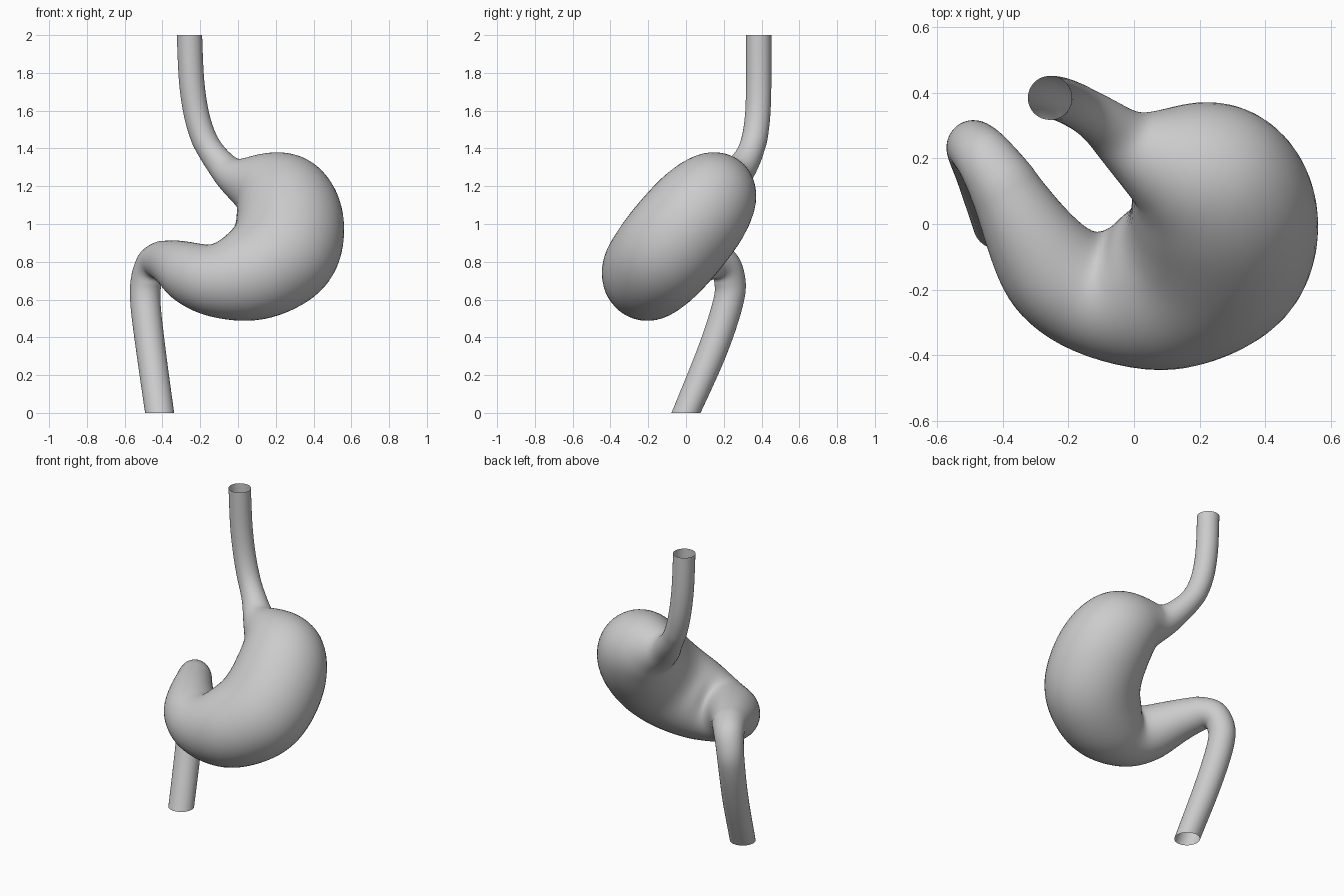
import bpy, bmesh
from math import sin, cos, pi
from mathutils import Vector as V

if "Cube" in bpy.data.objects:
    bpy.data.objects.remove(bpy.data.objects["Cube"])

SEGMENTS, STEPS = 48, 6
N = V((0, -0.77, 0.64))          # normal of the tilted plane the stomach lies in


def plane(x, u):
    return V((x, -0.04 + 0.64 * u, 0.93 + 0.77 * u))


# Tubes: centre x, y, z, radius (listed outward from the stomach)
gullet = [(-.037, .262, 1.26, .096), (-.1, .315, 1.328, .077), (-.165, .355, 1.42, .069),
          (-.215, .378, 1.56, .067), (-.245, .385, 1.75, .067), (-.257, .385, 2, .067)]
duodenum = [(-.14, -.205, .70, .198), (-.25, -.14, .737, .172), (-.33, -.015, .783, .137),
            (-.405, .125, .805, .105), (-.455, .20, .78, .09), (-.485, .232, .70, .083),
            (-.49, .222, .58, .08), (-.461, .14, .33, .078), (-.415, 0, 0, .077)]
# Body: inner curve x, u, outer curve x, u, half depth
body = [(-.015, .25, .10, .52, .15), (-.01, .22, .26, .52, .2), (-.012, .19, .42, .45, .24),
        (-.015, .15, .535, .28, .272), (-.02, .09, .575, .05, .285), (-.03, .04, .53, -.20, .285),
        (-.045, 0, .38, -.385, .275), (-.07, -.04, .12, -.51, .25)]


def body_rings():
    out = []
    for lx, lu, gx, gu, d in body:
        inner, outer = plane(lx, lu), plane(gx, gu)
        out.append(((inner + outer) / 2, (outer - inner) / 2, N * d))
    return out


def tube_rings(points, start):
    """Carry the ring frame of the body outward along a tube."""
    centre, a, b = start
    pts = [centre] + [V(p[:3]) for p in points]
    out = []
    for i, p in enumerate(points, 1):
        last = i == len(pts) - 1
        t = V((0, 0, 1)) if last else (pts[i + 1] - pts[i - 1]).normalized()
        a = (a - t * a.dot(t)).normalized()
        nb = t.cross(a)
        b = nb if nb.dot(b) > 0 else -nb
        out.append((pts[i], a * p[3], b * p[3]))
    return out


def blend(p0, p1, p2, p3, t):
    return 0.5 * (2 * p1 + (p2 - p0) * t + (2 * p0 - 5 * p1 + 4 * p2 - p3) * t * t
                  + (3 * p1 - p0 - 3 * p2 + p3) * t ** 3)


middle = body_rings()
rings = tube_rings(gullet, middle[0])[::-1] + middle + tube_rings(duodenum, middle[-1])

# Smooth the stations into closely spaced rings
fine = []
for i in range(len(rings) - 1):
    q = [rings[max(0, min(len(rings) - 1, i + k))] for k in (-1, 0, 1, 2)]
    for s in range(STEPS):
        fine.append([blend(*(r[c] for r in q), s / STEPS) for c in range(3)])
fine.append(rings[-1])

# Skin the rings as one open-ended surface
bm = bmesh.new()
loops = []
for c, a, b in fine:
    loops.append([bm.verts.new(c + a * cos(2 * pi * k / SEGMENTS) + b * sin(2 * pi * k / SEGMENTS))
                  for k in range(SEGMENTS)])
for r0, r1 in zip(loops, loops[1:]):
    for k in range(SEGMENTS):
        j = (k + 1) % SEGMENTS
        bm.faces.new((r0[k], r0[j], r1[j], r1[k]))
# Soften the creases where the tubes join the body
soft = [v for loop in loops[3 * STEPS:17 * STEPS] for v in loop]
for _ in range(14):
    bmesh.ops.smooth_vert(bm, verts=soft, factor=0.5, use_axis_x=True, use_axis_y=True, use_axis_z=True)
bmesh.ops.recalc_face_normals(bm, faces=bm.faces)
# Make the surface face outward (outermost body face points to +x)
far = max(bm.faces, key=lambda f: f.calc_center_median().x)
if far.normal.x < 0:
    bmesh.ops.reverse_faces(bm, faces=bm.faces)
for f in bm.faces:
    f.smooth = True
mesh = bpy.data.meshes.new("stomach")
bm.to_mesh(mesh)
bm.free()
bpy.context.collection.objects.link(bpy.data.objects.new("stomach", mesh))
